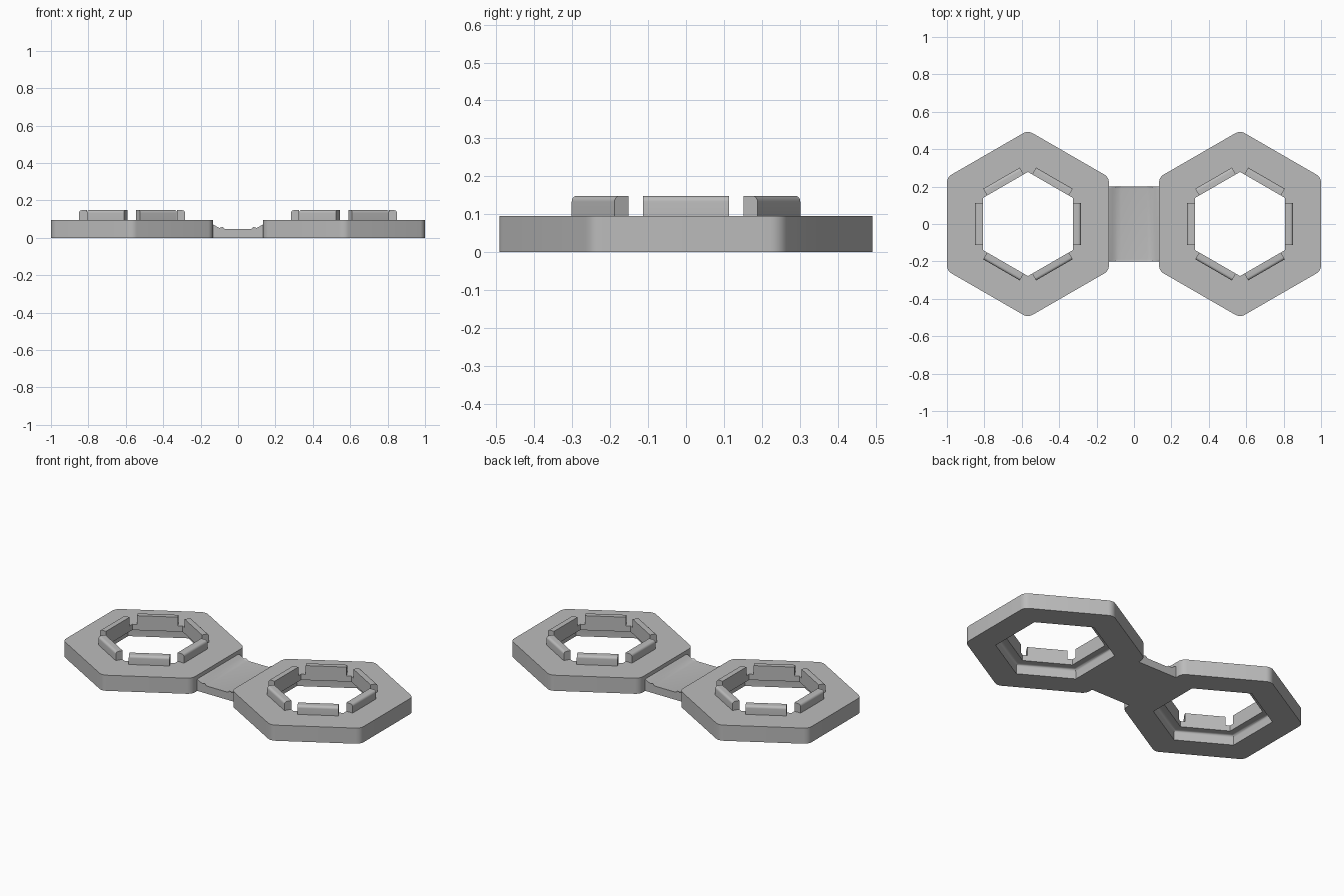
import bpy
import bmesh
from math import sin, cos, pi, sqrt, radians
from mathutils import Matrix, Vector

cube = bpy.data.objects.get("Cube")
if cube:
    bpy.data.objects.remove(cube, do_unlink=True)

CENTRE = 0.567      # x distance of each ring from the middle
APOTHEM = 0.433     # outer flat-to-centre distance
HOLE = 0.241        # upper hole
RECESS = 0.288      # wider socket underneath
TOP = 0.095

grey = bpy.data.materials.new("plain grey")
grey.use_nodes = True
colour = (0.5, 0.5, 0.5, 1)
grey.diffuse_color = colour
grey.node_tree.nodes["Principled BSDF"].inputs["Base Color"].default_value = colour


def finish(name, bm):
    bmesh.ops.remove_doubles(bm, verts=bm.verts, dist=1e-5)
    bmesh.ops.recalc_face_normals(bm, faces=bm.faces)
    mesh = bpy.data.meshes.new(name)
    bm.to_mesh(mesh)
    bm.free()
    mesh.materials.append(grey)
    mesh.shade_smooth()
    mesh.set_sharp_from_angle(angle=radians(32))
    obj = bpy.data.objects.new(name, mesh)
    bpy.context.collection.objects.link(obj)
    return obj


def hexagon(apothem, radius, steps=6):
    """Outline with flats on +x and -x and corners rounded by radius."""
    points = []
    for k in range(6):
        mid = pi / 6 + k * pi / 3
        core = (apothem - radius) * 2 / sqrt(3)
        for s in range(steps + 1):
            a = mid - pi / 6 + s * pi / 3 / steps
            points.append((core * cos(mid) + radius * cos(a),
                           core * sin(mid) + radius * sin(a)))
    return points


def arc(cx, cz, radius, steps=5):
    """Quarter round from +x to +z in a section."""
    return [(cx + radius * cos(i * pi / 2 / steps),
             cz + radius * sin(i * pi / 2 / steps)) for i in range(steps + 1)]


def ring(name, x):
    # Closed section: outer wall, top, lip, ledge, rounded socket, underside
    section = [(APOTHEM, 0, 0.05), (APOTHEM, TOP, 0.05), (HOLE, TOP, 0), (HOLE, 0.06, 0)]
    section += [(a, z, 0) for a, z in reversed(arc(RECESS - 0.015, 0.045, 0.015))]
    section.append((RECESS, 0, 0))
    bm = bmesh.new()
    loops = [[bm.verts.new((px, py, z)) for px, py in hexagon(a, r)] for a, z, r in section]
    count = len(loops[0])
    for i, low in enumerate(loops):
        high = loops[(i + 1) % len(loops)]
        for j in range(count):
            n = (j + 1) % count
            bm.faces.new((low[j], low[n], high[n], high[j]))
    obj = finish(name, bm)
    obj.location.x = x


def extrude(bm, section, half, turn=Matrix()):
    """Extrude an x-z section along y, then turn it into place."""
    ends = [[bm.verts.new(turn @ Vector((x, y, z))) for x, z in section] for y in (-half, half)]
    bm.faces.new(ends[0])
    bm.faces.new(ends[1])
    for i in range(len(section)):
        n = (i + 1) % len(section)
        bm.faces.new((ends[0][i], ends[0][n], ends[1][n], ends[1][i]))


def clips(name, x):
    # Six raised tabs standing around the hole
    section = [(HOLE, TOP - 0.01), (0.283, TOP - 0.01)] + arc(0.268, 0.133, 0.015)
    section.append((HOLE, 0.148))
    bm = bmesh.new()
    for k in range(6):
        extrude(bm, section, 0.113, Matrix.Rotation(k * pi / 3, 4, 'Z'))
    finish(name, bm).location.x = x


def bridge():
    # Thin strap whose top sweeps up to meet both rings
    half = [(0.145, 0.077), (0.13, 0.07), (0.115, 0.061), (0.1, 0.053), (0.085, 0.048), (0.07, 0.046)]
    section = [(-0.145, 0), (0.145, 0)] + half + [(-x, z) for x, z in reversed(half)]
    bm = bmesh.new()
    extrude(bm, section, 0.2)
    rims = [e for e in bm.edges
            if abs(e.verts[0].co.y - e.verts[1].co.y) < 1e-4
            and min(v.co.z for v in e.verts) > 0.01]
    bmesh.ops.bevel(bm, geom=rims, offset=0.01, segments=3, profile=0.5, affect='EDGES')
    finish("bridge", bm)


for side, sign in (("left", 1), ("right", -1)):
    ring(side + "_ring", sign * CENTRE)
    clips(side + "_clips", sign * CENTRE)
bridge()
